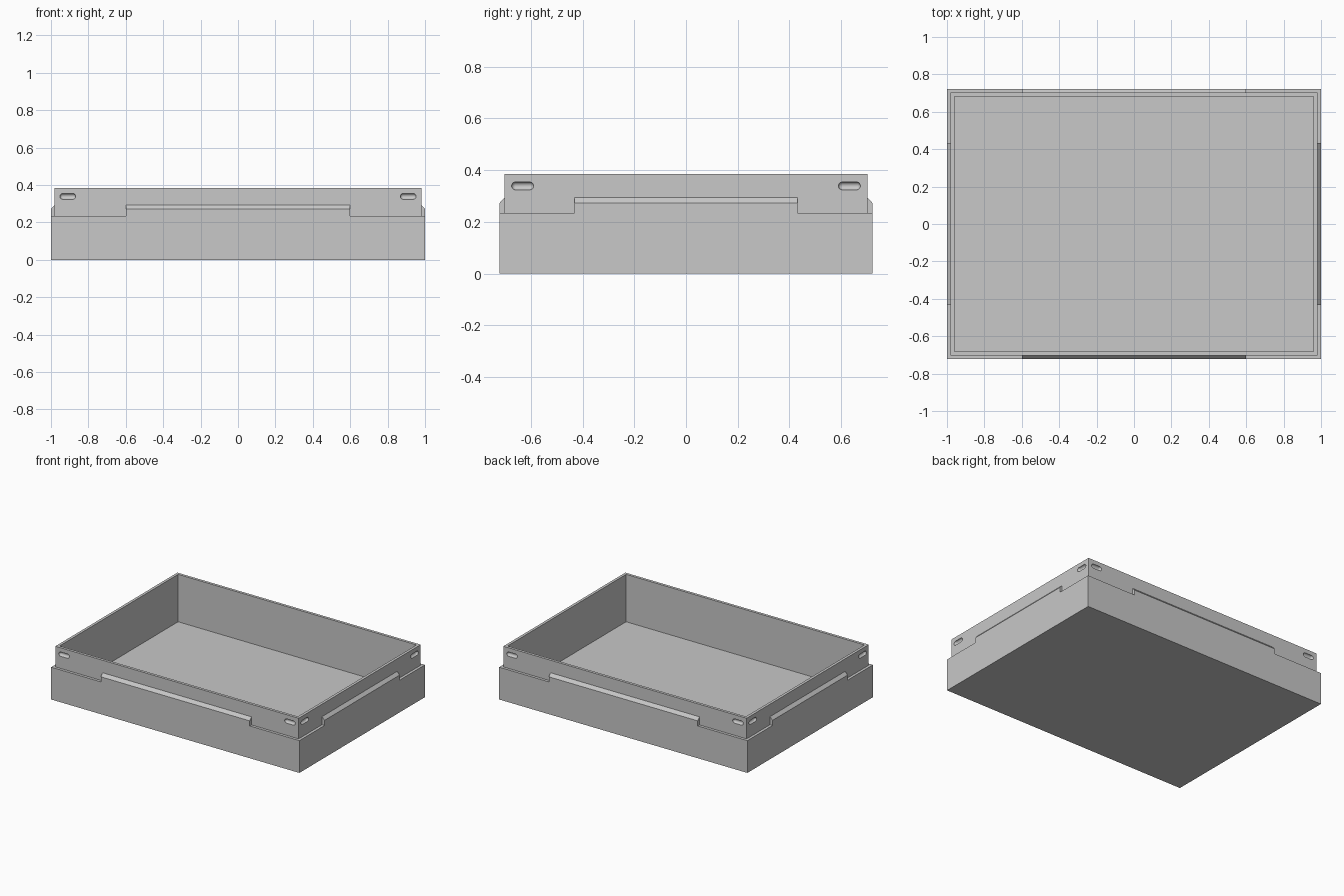
import bpy
import bmesh
from math import radians
from mathutils import Matrix, Vector

cube = bpy.data.objects.get("Cube")
if cube:
    bpy.data.objects.remove(cube)

HX, HY = 1.0, 0.722                    # half footprint
STEP = 0.02                            # thickness of each wall layer
LEDGE, RIM, FLOOR = 0.235, 0.385, 0.04
TAB_SHOULDER, TAB_TOP = 0.272, 0.294

grey = bpy.data.materials.new("plain grey")
grey.use_nodes = True
colour = (0.58, 0.58, 0.58, 1)
grey.diffuse_color = colour
grey.node_tree.nodes["Principled BSDF"].inputs["Base Color"].default_value = colour


def make_object(name, bm):
    bmesh.ops.recalc_face_normals(bm, faces=bm.faces)
    mesh = bpy.data.meshes.new(name)
    bm.to_mesh(mesh)
    bm.free()
    mesh.materials.append(grey)
    obj = bpy.data.objects.new(name, mesh)
    bpy.context.collection.objects.link(obj)
    return obj


def boolean(target, other, operation):
    """Apply a boolean to the target and remove the helper."""
    other.hide_render = True
    mod = target.modifiers.new(operation.title(), "BOOLEAN")
    mod.operation, mod.solver, mod.object = operation, "EXACT", other
    bpy.context.view_layer.objects.active = target
    bpy.ops.object.modifier_apply(modifier=mod.name)
    bpy.data.objects.remove(other)


def make_tray():
    """Stepped rectangular shell made from stacked loops."""
    bm = bmesh.new()
    loops = []
    for inset, z in ((0, 0), (0, LEDGE), (STEP, LEDGE), (STEP, RIM),
                     (2 * STEP, RIM), (2 * STEP, FLOOR)):
        x, y = HX - inset, HY - inset
        loops.append([bm.verts.new((sx * x, sy * y, z))
                      for sx, sy in ((-1, -1), (1, -1), (1, 1), (-1, 1))])
    for low, high in zip(loops, loops[1:]):
        for i in range(4):
            j = (i + 1) % 4
            bm.faces.new((low[i], low[j], high[j], high[i]))
    bm.faces.new(loops[0])
    bm.faces.new(loops[-1])
    return make_object("tray", bm)


def make_tab(half_width, outer):
    """Bevelled locating tab on the -y side, sunk a little into the walls."""
    bm = bmesh.new()
    root = outer - 1.5 * STEP
    profile = [(root, LEDGE - STEP), (outer, LEDGE - STEP), (outer, TAB_SHOULDER),
               (outer - STEP, TAB_TOP), (root, TAB_TOP)]
    face = bm.faces.new([bm.verts.new((-half_width, -d, z)) for d, z in profile])
    side = bmesh.ops.extrude_face_region(bm, geom=[face])["geom"]
    bmesh.ops.translate(bm, vec=(2 * half_width, 0, 0),
                        verts=[v for v in side if isinstance(v, bmesh.types.BMVert)])
    return make_object("tab", bm)


def make_slot(x, outer):
    """Pill-shaped grip recess cutter on the -y side."""
    bm = bmesh.new()
    for dx in (-0.027, 0.027):
        bmesh.ops.create_uvsphere(
            bm, u_segments=24, v_segments=12, radius=0.0155,
            matrix=Matrix.Translation((x + dx, STEP - outer, 0.339)))
    hull = bmesh.ops.convex_hull(bm, input=bm.verts[:])
    inside = [v for v in hull["geom_interior"] if isinstance(v, bmesh.types.BMVert)]
    bmesh.ops.delete(bm, geom=inside, context="VERTS")
    kept = set(f for f in hull["geom"] if isinstance(f, bmesh.types.BMFace) and f.is_valid)
    bmesh.ops.delete(bm, geom=[f for f in bm.faces if f not in kept], context="FACES")
    return make_object("slot_cutter", bm)


tray = make_tray()

# Tabs and grip recesses on all four sides
for turn in range(4):
    half, outer, tab = (HX, HY, 0.6) if turn % 2 == 0 else (HY, HX, 0.432)
    spin = Matrix.Rotation(radians(90 * turn), 4, "Z")
    helpers = [(make_tab(tab, outer), "UNION")]
    helpers += [(make_slot(s * (half - 0.09), outer), "DIFFERENCE") for s in (-1, 1)]
    for helper, operation in helpers:
        helper.data.transform(spin)
        boolean(tray, helper, operation)

# Merge coplanar leftovers, then smooth only the rounded recesses
bm = bmesh.new()
bm.from_mesh(tray.data)
bmesh.ops.remove_doubles(bm, verts=bm.verts, dist=0.00005)
bmesh.ops.dissolve_limit(bm, angle_limit=radians(0.5), verts=bm.verts, edges=bm.edges)
bm.to_mesh(tray.data)
bm.free()
bpy.ops.object.select_all(action="DESELECT")
tray.select_set(True)
bpy.context.view_layer.objects.active = tray
bpy.ops.object.shade_smooth_by_angle(angle=radians(25))
